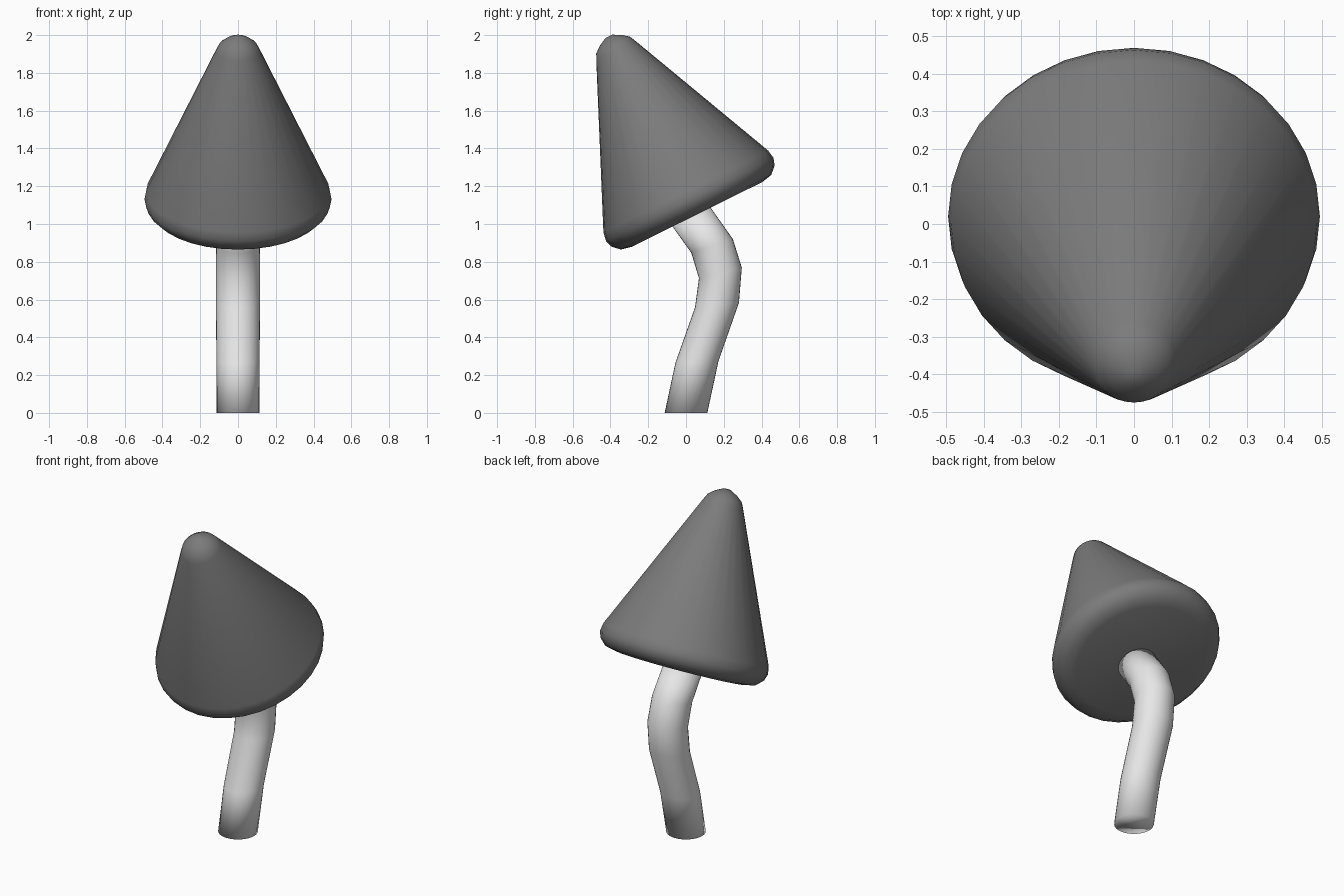
import bpy
import bmesh
import math
from mathutils import Matrix, Vector

cube = bpy.data.objects.get("Cube")
if cube:
    bpy.data.objects.remove(cube)

SIDES = 32


def material(name, value):
    mat = bpy.data.materials.new(name)
    mat.use_nodes = True
    color = (value, value, value, 1)
    mat.diffuse_color = color
    mat.node_tree.nodes["Principled BSDF"].inputs["Base Color"].default_value = color
    return mat


def loft(name, sections, mat):
    """Join circular sections (y, z, tilt in degrees, radius) into a closed smooth body."""
    bm = bmesh.new()
    rings = []
    for y, z, tilt, radius in sections:
        place = Matrix.Translation((0, y, z)) @ Matrix.Rotation(math.radians(tilt), 4, "X")
        angles = [2 * math.pi * i / SIDES for i in range(SIDES)]
        rings.append([bm.verts.new(place @ Vector((radius * math.cos(a), radius * math.sin(a), 0)))
                      for a in angles])
    for low, high in zip(rings, rings[1:]):
        for i in range(SIDES):
            j = (i + 1) % SIDES
            bm.faces.new((low[i], low[j], high[j], high[i]))
    bm.faces.new(rings[0][::-1])
    bm.faces.new(rings[-1])
    for face in bm.faces:
        face.smooth = True
    mesh = bpy.data.meshes.new(name)
    bm.to_mesh(mesh)
    bm.free()
    mesh.materials.append(mat)
    obj = bpy.data.objects.new(name, mesh)
    bpy.context.collection.objects.link(obj)
    return obj


# Bent stem, its top end hidden inside the cap
stem_sections = [
    (0.0, 0.0, 0, 0.113),
    (0.058, 0.27, 2, 0.114),
    (0.164, 0.571, 6, 0.117),
    (0.182, 0.741, 14, 0.117),
    (0.138, 0.884, 18, 0.116),
    (0.02, 1.05, 26, 0.113),
]
loft("stem", stem_sections, material("pale grey", 0.8))

# Conical cap with rounded rim and tip: (radius, height along its axis)
cap_profile = [
    (0.385, 0.0), (0.445, 0.013), (0.482, 0.049), (0.495, 0.088),
    (0.487, 0.135), (0.117, 0.965), (0.1, 1.0), (0.066, 1.028), (0.02, 1.052),
]
cap = loft("cap", [(0, h, 0, r) for r, h in cap_profile], material("dark grey", 0.2))
cap.location = (0, 0.059, 1.051)
cap.rotation_euler.x = math.radians(26.4)
